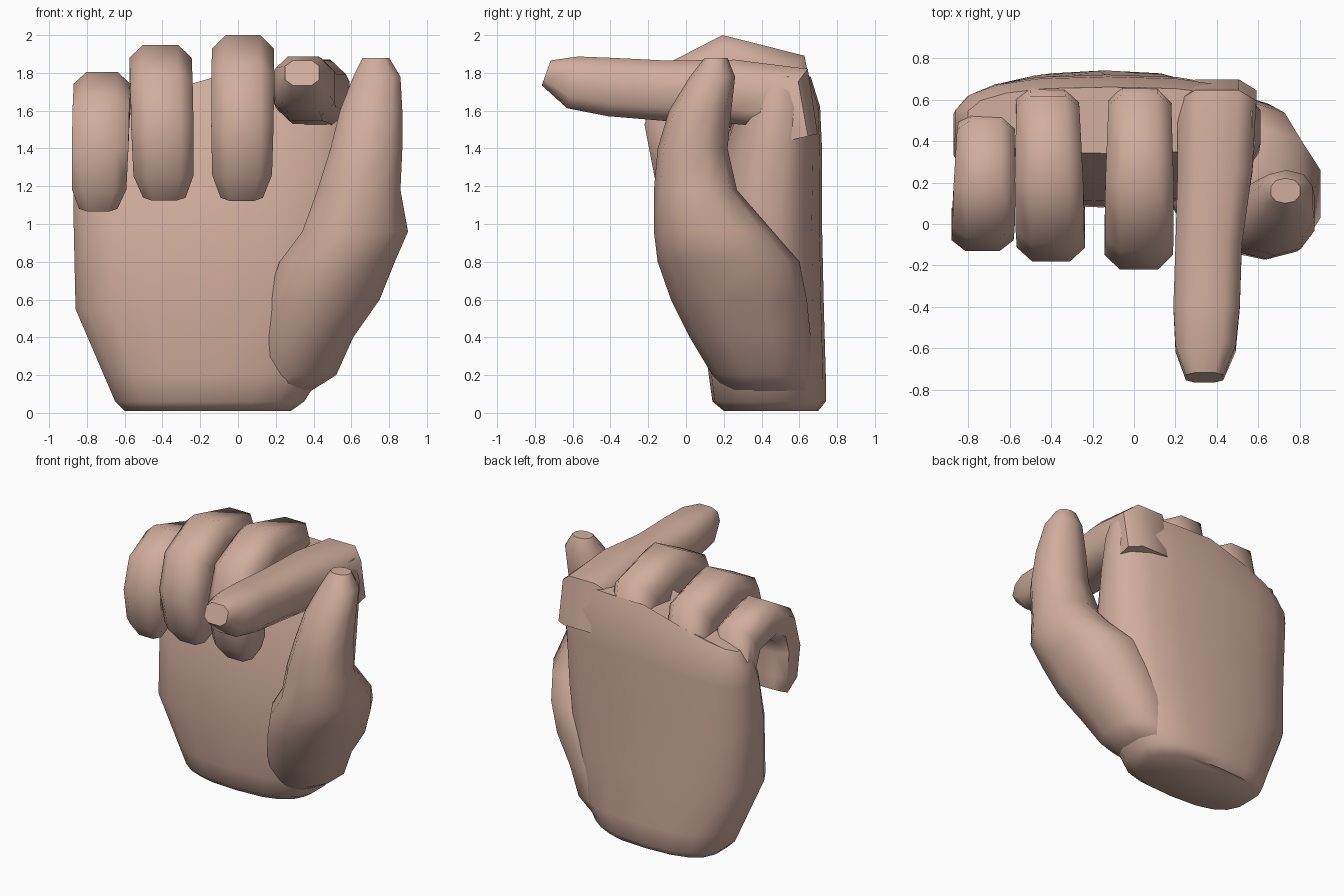
import bpy, bmesh, math
from mathutils import Vector

if "Cube" in bpy.data.objects:
    bpy.data.objects.remove(bpy.data.objects["Cube"])

skin = bpy.data.materials.new("skin")
skin.diffuse_color = (0.64, 0.42, 0.34, 1)
skin.use_nodes = True
skin.node_tree.nodes["Principled BSDF"].inputs["Base Color"].default_value = skin.diffuse_color


def section(n, e):
    """Unit rounded-box outline with n points, scaled to touch +-1."""
    pts = []
    for i in range(n):
        a = (i + 0.5) * math.tau / n
        c, s = math.cos(a), math.sin(a)
        pts.append((math.copysign(abs(c) ** (2 / e), c), math.copysign(abs(s) ** (2 / e), s)))
    m = max(abs(p[0]) for p in pts)
    k = max(abs(p[1]) for p in pts)
    return [(u / m, v / k) for u, v in pts]


def loft(name, rings, angle=50):
    """Skin a list of point rings and cap both ends."""
    bm = bmesh.new()
    loops = [[bm.verts.new(p) for p in r] for r in rings]
    n = len(loops[0])
    for a, b in zip(loops, loops[1:]):
        for i in range(n):
            j = (i + 1) % n
            bm.faces.new((a[i], a[j], b[j], b[i]))
    bm.faces.new(loops[0][::-1])
    bm.faces.new(loops[-1])
    bmesh.ops.recalc_face_normals(bm, faces=bm.faces)
    me = bpy.data.meshes.new(name)
    bm.to_mesh(me)
    bm.free()
    me.materials.append(skin)
    ob = bpy.data.objects.new(name, me)
    bpy.context.collection.objects.link(ob)
    bpy.ops.object.select_all(action='DESELECT')
    ob.select_set(True)
    bpy.context.view_layer.objects.active = ob
    bpy.ops.object.shade_smooth_by_angle(angle=math.radians(angle))
    return ob


def upright(rows, n, e, tilt=lambda z, x: z):
    """Horizontal rings from rows of (z, x0, x1, y0, y1)."""
    return [[Vector(((x0 + x1) / 2 + u * (x1 - x0) / 2,
                     (y0 + y1) / 2 + v * (y1 - y0) / 2,
                     tilt(z, (x0 + x1) / 2 + u * (x1 - x0) / 2)))
             for u, v in section(n, e)] for z, x0, x1, y0, y1 in rows]


def tube(path, n=8, e=3.0):
    """Rings along a bent path of (x, y, z, half_width, half_thickness)."""
    rings = []
    for i, (x, y, z, w, t) in enumerate(path):
        a, b = path[max(i - 1, 0)], path[min(i + 1, len(path) - 1)]
        d = Vector((0, b[1] - a[1], b[2] - a[2])).normalized()
        side = Vector((0, -d.z, d.y))
        rings.append([Vector((x + u * w, y, z)) + side * (v * t) for u, v in section(n, e)])
    return rings


# palm: wrist cut up to the knuckle row, lower on the little finger side
def knuckle_slope(z, x):
    return z - max(0, z - 1.2) * 0.55 * max(0, -x - 0.15)


loft("palm", upright([
    (0.01, -0.60, 0.28, 0.20, 0.70),
    (0.06, -0.65, 0.35, 0.14, 0.74),
    (0.20, -0.71, 0.44, 0.12, 0.74),
    (0.55, -0.86, 0.54, 0.08, 0.73),
    (1.00, -0.87, 0.60, 0.11, 0.72),
    (1.40, -0.87, 0.61, 0.20, 0.72),
    (1.62, -0.86, 0.61, 0.27, 0.71),
    (1.78, -0.80, 0.57, 0.34, 0.66)], 18, 2.7, knuckle_slope))

# thumb: broad mound at the heel narrowing to an upright tip
loft("thumb", upright([
    (0.10, 0.08, 0.36, 0.24, 0.66),
    (0.20, 0.08, 0.52, 0.14, 0.66),
    (0.40, 0.10, 0.61, 0.02, 0.66),
    (0.60, 0.15, 0.75, -0.08, 0.64),
    (0.80, 0.22, 0.83, -0.15, 0.60),
    (0.96, 0.34, 0.90, -0.17, 0.46),
    (1.18, 0.42, 0.86, -0.17, 0.27),
    (1.40, 0.49, 0.87, -0.15, 0.22),
    (1.60, 0.54, 0.87, -0.09, 0.24),
    (1.78, 0.61, 0.86, 0.02, 0.26),
    (1.88, 0.66, 0.80, 0.10, 0.22)], 10, 2.3))

# curled fingers share one bent path, rescaled for each finger
CURL = [(0.57, 1.50, 0.90, 0.13), (0.50, 1.75, 0.92, 0.19), (0.20, 1.835, 1.0, 0.165),
        (0.00, 1.73, 1.0, 0.165), (-0.06, 1.52, 1.0, 0.16), (-0.02, 1.28, 0.96, 0.15),
        (0.03, 1.16, 0.68, 0.10)]
for name, xk, xt, width, front, sy, low, sz in [
        ("middle_finger", 0.03, 0.02, 0.165, -0.22, 1.0, 1.15, 1.0),
        ("ring_finger", -0.42, -0.39, 0.165, -0.18, 0.94, 1.15, 0.94),
        ("little_finger", -0.71, -0.74, 0.15, -0.13, 0.74, 1.09, 0.84)]:
    path = [(xk + (xt - xk) * i / 6, y, z, w * width, t) for i, (y, z, w, t) in enumerate(CURL)]
    loft(name, [[Vector((p.x, front + (p.y + 0.22) * sy, low + (p.z - 1.15) * sz)) for p in r]
                for r in tube(path)])

# pointing finger
loft("index_finger", tube([
    (0.40, 0.58, 1.45, 0.19, 0.12),
    (0.40, 0.53, 1.67, 0.19, 0.19),
    (0.39, 0.25, 1.70, 0.18, 0.17),
    (0.36, -0.10, 1.705, 0.16, 0.16),
    (0.35, -0.40, 1.725, 0.16, 0.155),
    (0.345, -0.60, 1.75, 0.145, 0.14),
    (0.34, -0.74, 1.80, 0.09, 0.07)]))
